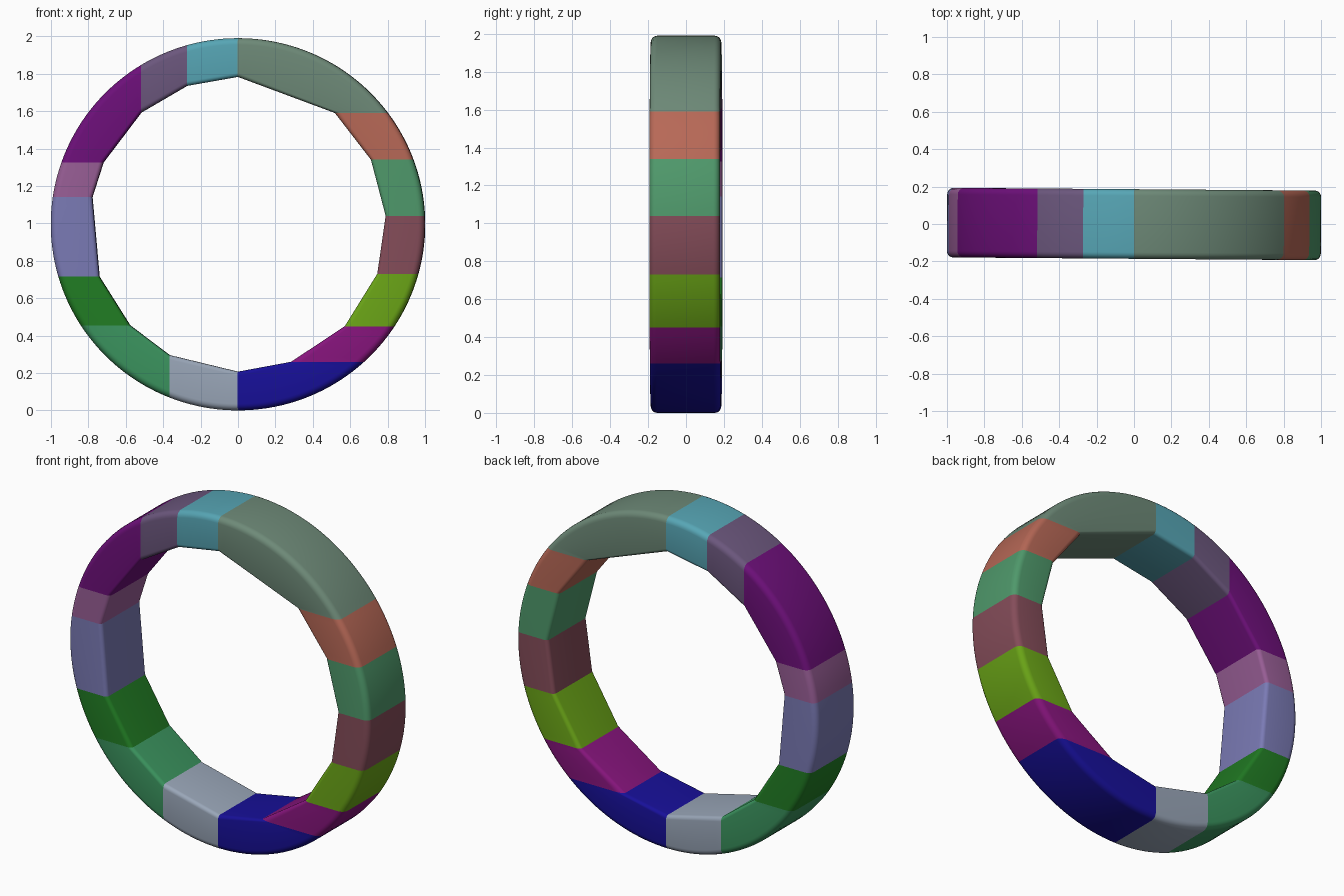
import bpy, bmesh
from math import sin, cos, pi, sqrt, atan2, ceil

if "Cube" in bpy.data.objects:
    bpy.data.objects.remove(bpy.data.objects["Cube"], do_unlink=True)

OUTER, INNER, HALF, SQUASH, TILT = 1.0, 0.792, 0.186, 0.995, -0.0075

# Segments clockwise from the top: name, colour, and the straight cut that starts
# each one (cut axis, position from the ring centre, side of the ring)
SEGMENTS = [
    ("sage", (.43, .54, .47), "x", 0, 1),
    ("terracotta", (.72, .41, .34), "z", .598, 1),
    ("mint", (.31, .60, .42), "z", .347, 1),
    ("maroon", (.52, .30, .35), "z", .045, 1),
    ("lime", (.42, .65, .09), "z", -.266, 1),
    ("magenta", (.53, .08, .49), "z", -.548, 1),
    ("navy", (.09, .06, .60), "z", -.739, 1),
    ("silver", (.60, .65, .72), "x", 0, -1),
    ("emerald", (.23, .58, .37), "x", -.365, -1),
    ("forest", (.13, .49, .14), "z", -.543, -1),
    ("periwinkle", (.48, .48, .71), "z", -.281, -1),
    ("orchid", (.60, .37, .59), "z", .146, -1),
    ("purple", (.43, .06, .48), "z", .332, -1),
    ("plum", (.42, .34, .49), "x", -.517, 1),
    ("turquoise", (.34, .65, .71), "x", -.272, 1),
]


def cut_point(cut, radius):
    """Where a straight cut crosses a circle of the given radius."""
    axis, value, side = cut
    other = side * sqrt(radius * radius - value * value)
    return (value, other) if axis == "x" else (other, value)


def section(steps=5):
    """Rounded cross-section: (on the outer face, depth from that face, y)."""
    pts = []
    for outer, sign, bevel in ((True, -1, .035), (True, 1, .035),
                               (False, 1, .022), (False, -1, .022)):
        corner = []
        for i in range(steps + 1):
            a = i / steps * pi / 2
            corner.append((outer, bevel * (1 - cos(a)),
                           sign * (HALF - bevel * (1 - sin(a)))))
        # Depth grows towards the side faces; reverse where the loop returns
        pts += corner if (sign > 0) == outer else corner[::-1]
    return pts


def rail(start, end, outer, depth, t):
    """Outer rails follow an arc, inner rails a straight chord."""
    r = OUTER - depth if outer else INNER + depth
    (x0, z0), (x1, z1) = cut_point(start, r), cut_point(end, r)
    if not outer:
        return x0 + (x1 - x0) * t, z0 + (z1 - z0) * t
    a0, a1 = atan2(z0, x0), atan2(z1, x1)
    if a1 > a0:
        a1 -= 2 * pi
    a = a0 + (a1 - a0) * t
    return r * cos(a), r * sin(a)


def make_material(name, rgb):
    linear = [((c + .055) / 1.055) ** 2.4 for c in rgb] + [1]
    mat = bpy.data.materials.new(name)
    mat.use_nodes = True
    mat.diffuse_color = linear
    mat.node_tree.nodes["Principled BSDF"].inputs["Base Color"].default_value = linear
    return mat


def make_segment(name, rgb, start, end):
    bm = bmesh.new()
    profile = section()
    (x0, z0), (x1, z1) = cut_point(start, OUTER), cut_point(end, OUTER)
    steps = max(4, ceil(sqrt((x1 - x0) ** 2 + (z1 - z0) ** 2) / .04))
    rings = []
    for i in range(steps + 1):
        ring = []
        for outer, depth, y in profile:
            x, z = rail(start, end, outer, depth, i / steps)
            ring.append(bm.verts.new((x, y, (z + 1) * SQUASH)))
        rings.append(ring)
    n = len(profile)
    for a, b in zip(rings, rings[1:]):
        for j in range(n):
            k = (j + 1) % n
            bm.faces.new((a[j], a[k], b[k], b[j])).smooth = True
    # End caps with crisp borders
    for ring in (rings[0], rings[-1]):
        for edge in bm.faces.new(ring).edges:
            edge.smooth = False
    bmesh.ops.recalc_face_normals(bm, faces=bm.faces)
    mesh = bpy.data.meshes.new(name)
    bm.to_mesh(mesh)
    bm.free()
    mesh.materials.append(make_material(name, rgb))
    obj = bpy.data.objects.new(name, mesh)
    obj.rotation_euler.z = TILT
    bpy.context.collection.objects.link(obj)


# Ring of segments, each running to the next one's cut
for i, (colour, rgb, *start) in enumerate(SEGMENTS):
    end = SEGMENTS[(i + 1) % len(SEGMENTS)][2:]
    make_segment(colour + "_ring_segment", rgb, start, end)
